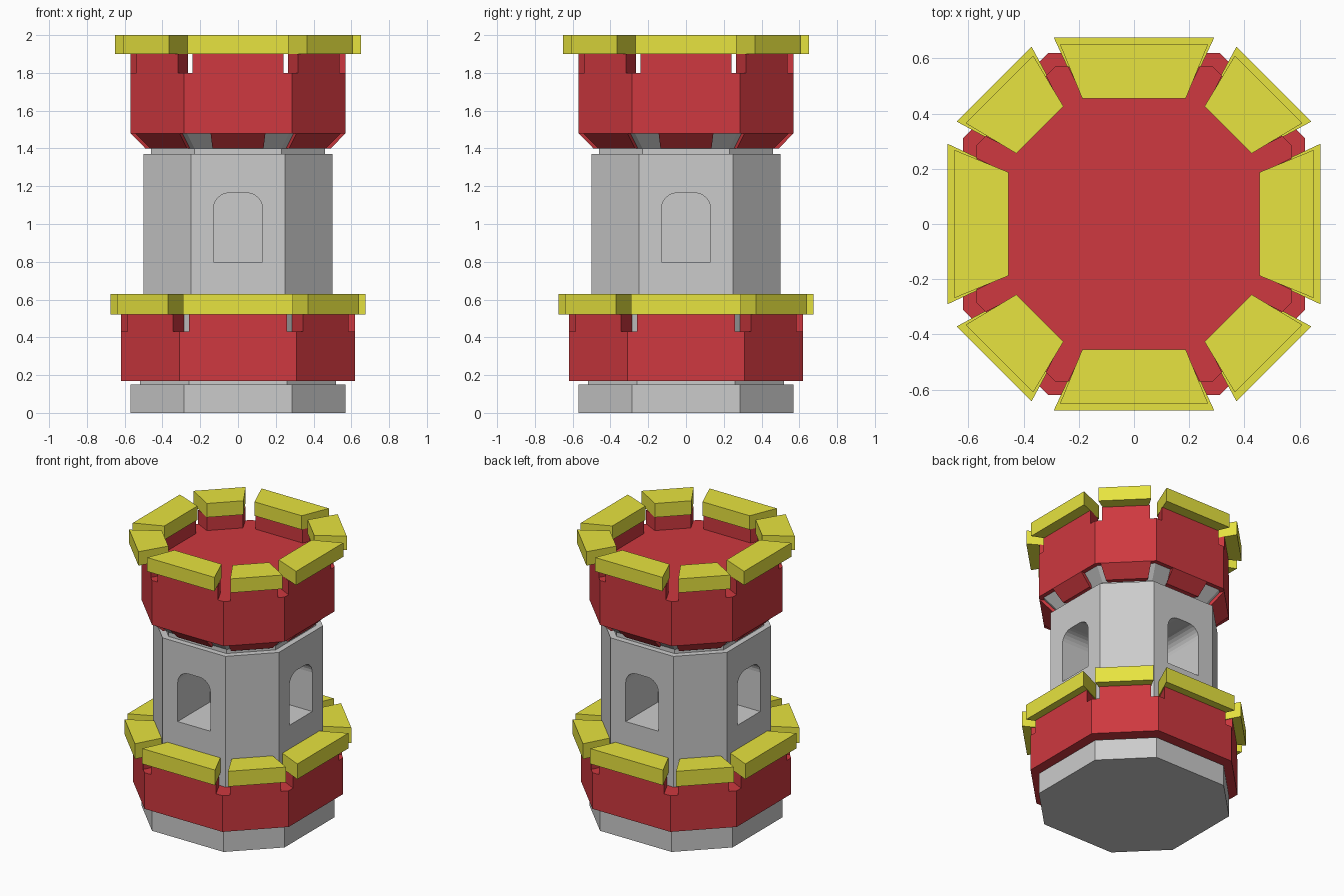
import bpy, bmesh
from math import cos, sin, pi, sqrt
from mathutils import Vector, Matrix

if "Cube" in bpy.data.objects:
    bpy.data.objects.remove(bpy.data.objects["Cube"])


def material(name, rgb):
    m = bpy.data.materials.new(name)
    m.diffuse_color = (*rgb, 1)
    m.use_nodes = True
    m.node_tree.nodes["Principled BSDF"].inputs["Base Color"].default_value = m.diffuse_color
    return m


RED = material("red_paint", (0.62, 0.04, 0.05))
YELLOW = material("yellow_paint", (0.80, 0.77, 0.05))


def finish(name, bm, mat=None):
    bmesh.ops.recalc_face_normals(bm, faces=bm.faces)
    me = bpy.data.meshes.new(name)
    bm.to_mesh(me)
    bm.free()
    ob = bpy.data.objects.new(name, me)
    bpy.context.collection.objects.link(ob)
    if mat:
        me.materials.append(mat)
    return ob


def loft(bm, low, high):
    """Closed solid between two matching point loops."""
    a = [bm.verts.new(p) for p in low]
    b = [bm.verts.new(p) for p in high]
    n = len(a)
    bm.faces.new(a[::-1])
    bm.faces.new(b)
    for i in range(n):
        j = (i + 1) % n
        bm.faces.new((a[i], a[j], b[j], b[i]))


def octagon(r, z):
    h = r / 2
    return [Vector((x, y, z)) for x, y in
            ((-h, -r), (h, -r), (r, -h), (r, h), (h, r), (-h, r), (-r, h), (-r, -h))]


def block(name, r0, r1, z0, z1, mat=None):
    bm = bmesh.new()
    loft(bm, octagon(r0, z0), octagon(r1, z1))
    return finish(name, bm, mat)


def side_loop(i, r_in, r_out, g_in, g_out, z):
    """Trapezoid along octagon side i, its ends pulled in by the gaps."""
    pts = []
    for r, g in ((r_in, g_in), (r_out, g_out)):
        o = octagon(r, z)
        p, q = o[i], o[(i + 1) % 8]
        d = (q - p).normalized() * g
        pts.append((p + d, q - d))
    return [pts[0][0], pts[1][0], pts[1][1], pts[0][1]]


def ring(name, low, high, mat, diag=None):
    """Eight separate pieces; low/high = (r_in, r_out, gap_in, gap_out, z)."""
    bm = bmesh.new()
    for i in range(8):
        lo, hi = low, high
        if diag and i % 2:
            lo = (*low[:2], diag, diag, low[4])
            hi = (*high[:2], diag, diag, high[4])
        loft(bm, side_loop(i, *lo), side_loop(i, *hi))
    return finish(name, bm, mat)


# Grey stone shaft
block("base", 0.57, 0.57, 0, 0.15)
block("base_neck", 0.52, 0.52, 0.15, 0.17)
shaft = block("shaft", 0.50, 0.50, 0.17, 1.37)
block("upper_neck", 0.46, 0.46, 1.37, 1.40)
block("corbel_core", 0.46, 0.54, 1.40, 1.48)

# Arched window recesses on the four main sides
w, z0, z1, rad = 0.13, 0.80, 1.165, 0.085
profile = [(-w, z0), (w, z0)]
for side, start in ((1, 0), (-1, pi / 2)):
    for k in range(7):
        t = start + k * pi / 12
        profile.append((side * (w - rad) + rad * cos(t), z1 - rad + rad * sin(t)))
bm = bmesh.new()
for k in range(4):
    rot = Matrix.Rotation(k * pi / 2, 4, 'Z')
    loft(bm, [rot @ Vector((x, -0.6, z)) for x, z in profile],
         [rot @ Vector((x, -0.135, z)) for x, z in profile])
cutter = finish("window_cutter", bm)
cutter.hide_render = True
cutter.hide_viewport = True
mod = shaft.modifiers.new("windows", 'BOOLEAN')
mod.operation = 'DIFFERENCE'
mod.solver = 'EXACT'
mod.object = cutter

# Lower gallery
block("lower_gallery", 0.62, 0.62, 0.17, 0.43, RED)
ring("lower_merlons", (0.49, 0.62, 0.05, 0.05, 0.43), (0.49, 0.62, 0.05, 0.05, 0.52), RED)
ring("lower_caps", (0.48, 0.675, 0.04, 0.047, 0.52), (0.48, 0.675, 0.04, 0.047, 0.63), YELLOW)

# Upper gallery with sloped corbels beneath
ring("upper_corbels", (0.44, 0.49, 0.11, 0.11, 1.40), (0.44, 0.57, 0.08, 0.14, 1.48), RED, 0.035)
block("upper_gallery", 0.57, 0.57, 1.48, 1.80, RED)
ring("upper_merlons", (0.465, 0.57, 0.045, 0.045, 1.80), (0.465, 0.57, 0.045, 0.045, 1.90), RED)
ring("upper_caps", (0.455, 0.65, 0.04, 0.057, 1.90), (0.455, 0.65, 0.04, 0.057, 2.0), YELLOW)
